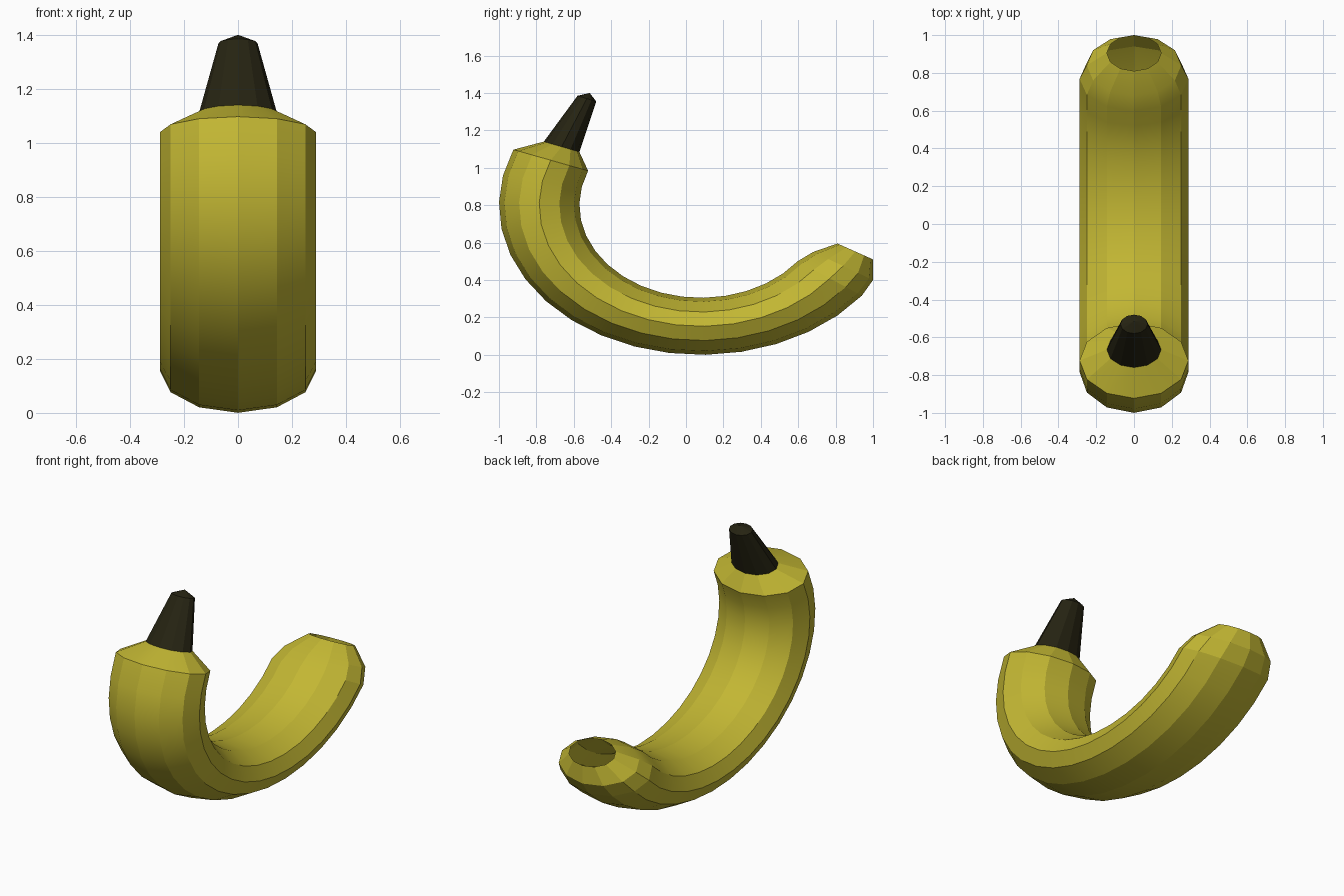
import bpy, bmesh
from math import sin, cos, pi, radians

SIDES = 12

if "Cube" in bpy.data.objects:
    bpy.data.objects.remove(bpy.data.objects["Cube"])


def material(name, rgb):
    m = bpy.data.materials.new(name)
    m.use_nodes = True
    m.diffuse_color = (*rgb, 1)
    bsdf = next(n for n in m.node_tree.nodes if n.type == 'BSDF_PRINCIPLED')
    bsdf.inputs["Base Color"].default_value = (*rgb, 1)
    bsdf.inputs["Roughness"].default_value = 0.8
    return m


def loft(name, sections, mat, tip=None):
    """Skin oval sections, each given as outer (y, z), inner (y, z), half width in x."""
    bm = bmesh.new()
    rings = []
    for (oy, oz), (iy, iz), rx in sections:
        ring = []
        for k in range(SIDES):
            a = 2 * pi * k / SIDES
            f = (1 + cos(a)) / 2
            ring.append(bm.verts.new((rx * sin(a), iy + (oy - iy) * f, iz + (oz - iz) * f)))
        rings.append(ring)
    for r, s in zip(rings, rings[1:]):
        for k in range(SIDES):
            j = (k + 1) % SIDES
            bm.faces.new((r[k], r[j], s[j], s[k]))
    if tip:
        apex = bm.verts.new((0, *tip))
        for k in range(SIDES):
            bm.faces.new((rings[-1][k], rings[-1][(k + 1) % SIDES], apex))
    mesh = bpy.data.meshes.new(name)
    bm.to_mesh(mesh)
    bm.free()
    mesh.materials.append(mat)
    ob = bpy.data.objects.new(name, mesh)
    bpy.context.collection.objects.link(ob)
    bpy.ops.object.select_all(action='DESELECT')
    ob.select_set(True)
    bpy.context.view_layer.objects.active = ob
    bpy.ops.object.shade_smooth_by_angle(angle=radians(15))


yellow = material("ripe_yellow", (0.54, 0.47, 0.033))
brown = material("stem_brown", (0.019, 0.017, 0.006))

# Curved body: an oval tube swept along a flattened arc
CY, CZ, WIDTH, STEPS = 0.08, 0.80, 0.288, 16
START, END = 322.8, 158.2


def arc_point(a, ry, rz):
    return CY + ry * cos(a), CZ + rz * sin(a)


# Tapered open blossom end
body = [((1.0, 0.51), (0.81, 0.595), 0.144),
        ((1.0, 0.40), (0.68, 0.55), 0.25)]

for i in range(STEPS + 1):
    a = radians(START + (END - START) * i / STEPS)
    body.append((arc_point(a, 1.08, 0.80), arc_point(a, 0.65, 0.495), WIDTH))

# Shoulder below the stem
shoulder = ((-0.76, 1.14), (-0.57, 1.085), 0.144)
body.append(shoulder)
loft("fruit_body", body, yellow)

# Tapered stem with a low pointed cap
loft("stem", [shoulder, ((-0.58, 1.385), (-0.48, 1.355), 0.072)], brown, tip=(-0.515, 1.40))
